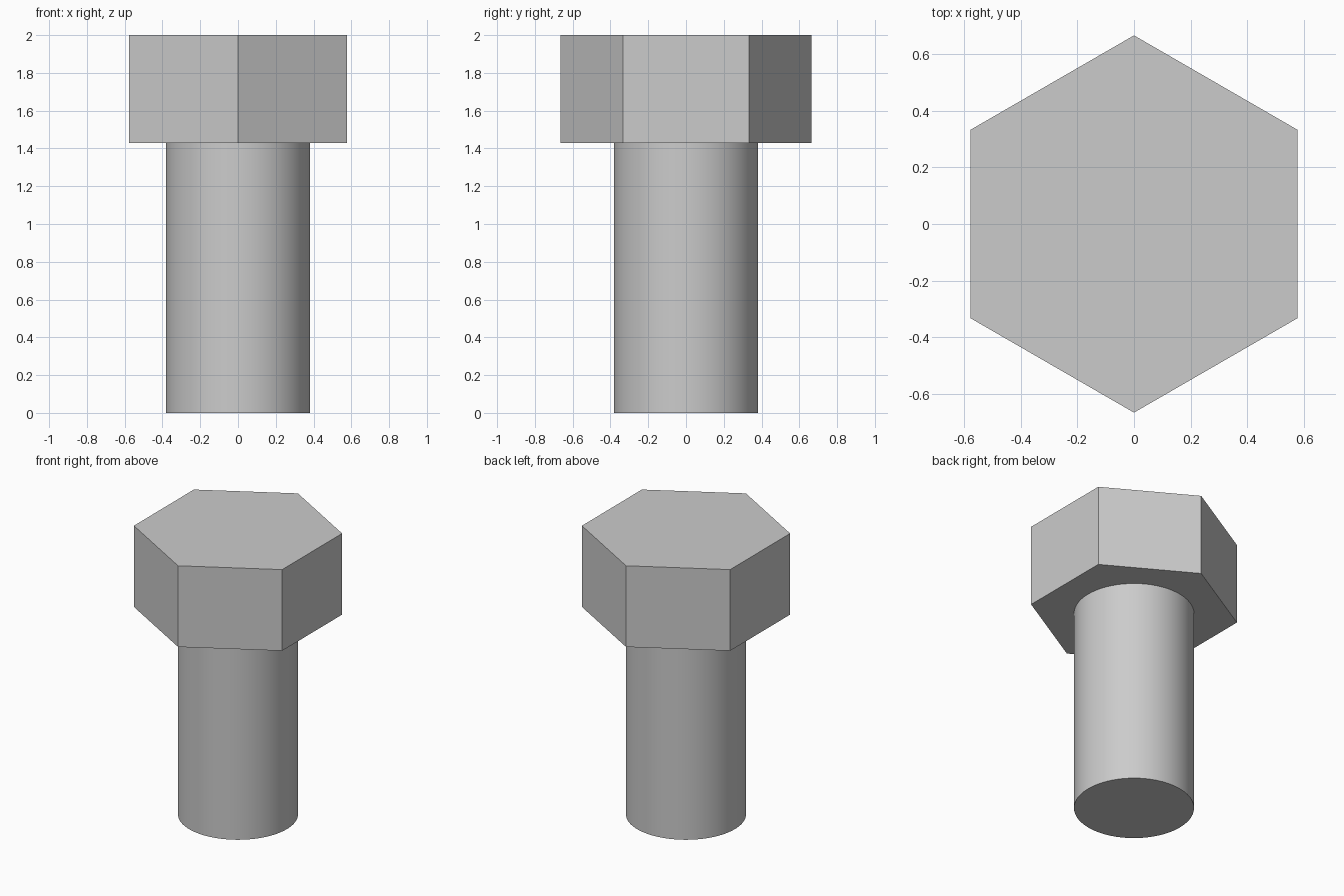
import bpy
import math

cube = bpy.data.objects.get("Cube")
if cube:
    bpy.data.objects.remove(cube, do_unlink=True)

# Plain steel grey shared by both parts
steel = bpy.data.materials.new("steel_grey")
steel.use_nodes = True
colour = (0.6, 0.6, 0.6, 1.0)
steel.diffuse_color = colour
steel.node_tree.nodes["Principled BSDF"].inputs["Base Color"].default_value = colour


def prism(name, sides, radius, bottom, top):
    """Upright prism with one corner pointing along +y."""
    bpy.ops.mesh.primitive_cylinder_add(
        vertices=sides, radius=radius, depth=top - bottom,
        location=(0, 0, (bottom + top) / 2))
    part = bpy.context.object
    part.name = name
    part.data.materials.append(steel)
    return part


# Six-sided head
HEAD_BOTTOM = 1.43
prism("hex_head", 6, 0.665, HEAD_BOTTOM, 2.0)

# Round shank, smooth around the side with crisp ends
prism("shank", 64, 0.382, 0.0, HEAD_BOTTOM)
bpy.ops.object.shade_smooth_by_angle(angle=math.radians(30))
